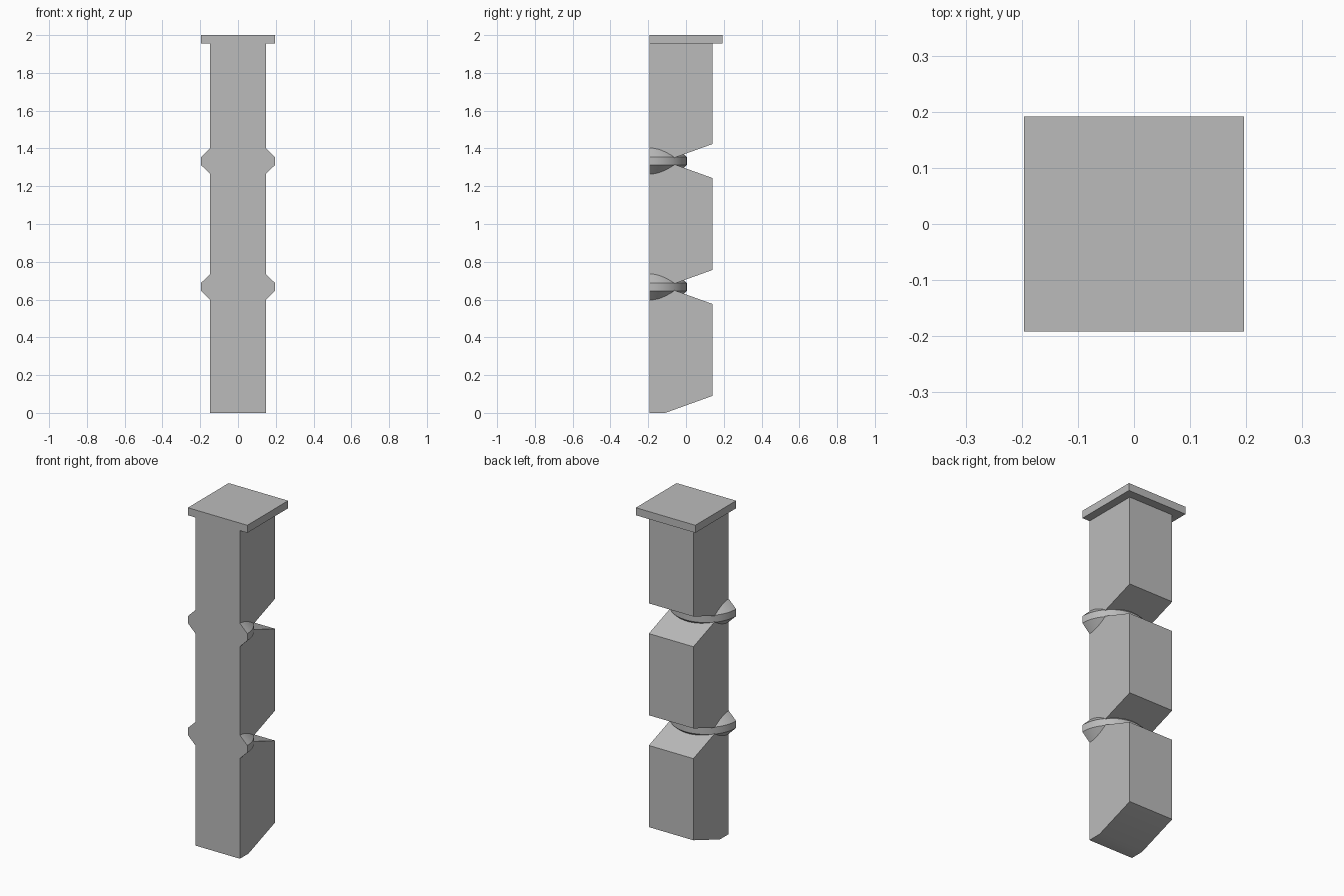
import bpy, bmesh
from math import pi, sin, cos, radians

default = bpy.data.objects.get("Cube")
if default:
    bpy.data.objects.remove(default)

grey = bpy.data.materials.new("plain grey")
grey.use_nodes = True
colour = (0.5, 0.5, 0.5, 1)
grey.diffuse_color = colour
grey.node_tree.nodes["Principled BSDF"].inputs["Base Color"].default_value = colour

FRONT, BACK, HALF = -0.192, 0.14, 0.147   # post extents
CAP = 0.196                               # cap half width and disc radius
TOP, CAP_BASE = 2.0, 1.955
STEP = TOP / 3                            # spacing of the notches
APEX, RISE = -0.11, 0.09                  # notch depth and half opening


def prism(name, outline, direction):
    """Sweep a closed outline along a direction into a solid."""
    bm = bmesh.new()
    face = bm.faces.new([bm.verts.new(p) for p in outline])
    swept = bmesh.ops.extrude_face_region(bm, geom=[face])["geom"]
    verts = [v for v in swept if isinstance(v, bmesh.types.BMVert)]
    bmesh.ops.translate(bm, verts=verts, vec=direction)
    return finish(name, bm)


def finish(name, bm):
    bmesh.ops.recalc_face_normals(bm, faces=bm.faces)
    mesh = bpy.data.meshes.new(name)
    bm.to_mesh(mesh)
    bm.free()
    mesh.materials.append(grey)
    obj = bpy.data.objects.new(name, mesh)
    bpy.context.collection.objects.link(obj)
    bpy.ops.object.select_all(action='DESELECT')
    obj.select_set(True)
    bpy.context.view_layer.objects.active = obj
    bpy.ops.object.shade_smooth_by_angle(angle=radians(30))
    return obj


# Post: side outline with V notches cut into the back and a sloped foot
side = [(FRONT, CAP_BASE), (FRONT, 0), (APEX, 0), (BACK, RISE)]
for i in (1, 2):
    z = i * STEP
    side += [(BACK, z - RISE), (APEX, z), (BACK, z + RISE)]
side.append((BACK, CAP_BASE))
prism("post", [(-HALF, y, z) for y, z in side], (2 * HALF, 0, 0))

# Cap: square slab on top
cap = [(-CAP, FRONT), (CAP, FRONT), (CAP, -FRONT), (-CAP, -FRONT)]
prism("cap", [(x, y, CAP_BASE) for x, y in cap], (0, 0, TOP - CAP_BASE))


# Collars: half discs with bevelled rims, flush with the post front
def collar(name, z, segments=32):
    bm = bmesh.new()
    profile = [(0.14, 0.076), (CAP, 0.021), (CAP, -0.021), (0.14, -0.076)]
    rings = []
    for r, h in profile:
        arc = [pi * i / segments for i in range(segments + 1)]
        rings.append([bm.verts.new((r * cos(a), FRONT + r * sin(a), z + h))
                      for a in arc])
    for low, high in zip(rings, rings[1:]):
        for i in range(segments):
            bm.faces.new((low[i], low[i + 1], high[i + 1], high[i]))
    bm.faces.new(rings[0])
    bm.faces.new(rings[-1])
    bm.faces.new([ring[0] for ring in rings] +
                 [ring[-1] for ring in reversed(rings)])
    return finish(name, bm)


collar("lower_collar", STEP)
collar("upper_collar", 2 * STEP)
